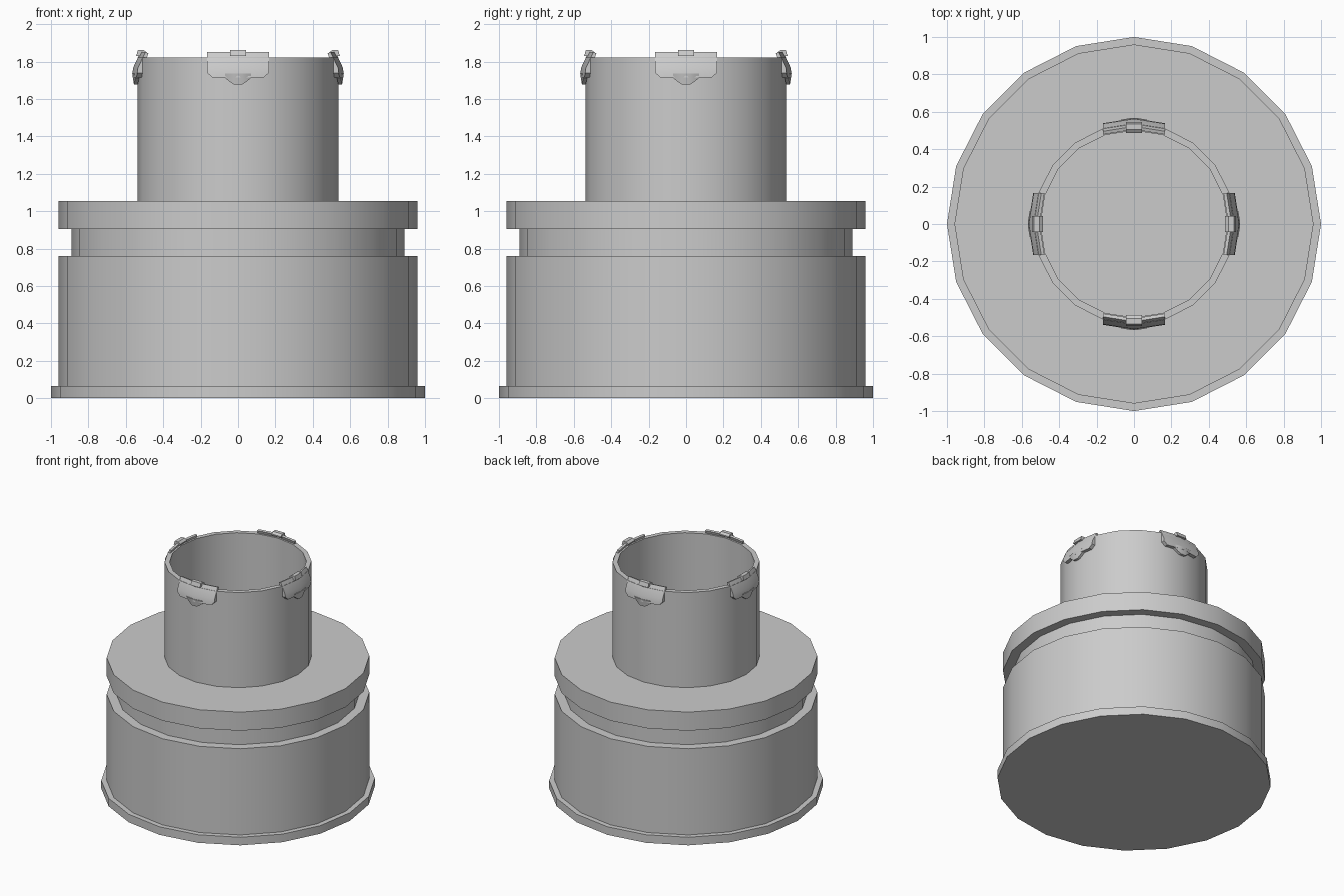
import bpy, bmesh, math

if "Cube" in bpy.data.objects:
    bpy.data.objects.remove(bpy.data.objects["Cube"])

SIDES = 20


def make_object(name, bm, smooth=True):
    bmesh.ops.recalc_face_normals(bm, faces=bm.faces)
    mesh = bpy.data.meshes.new(name)
    bm.to_mesh(mesh)
    bm.free()
    obj = bpy.data.objects.new(name, mesh)
    bpy.context.collection.objects.link(obj)
    if smooth:
        bpy.ops.object.select_all(action='DESELECT')
        obj.select_set(True)
        bpy.context.view_layer.objects.active = obj
        bpy.ops.object.shade_smooth_by_angle(angle=math.radians(30))
    return obj


def loft(bm, rings):
    """Skin closed rings of points and cap both ends."""
    rows = [[bm.verts.new(p) for p in ring] for ring in rings]
    n = len(rows[0])
    for a, b in zip(rows, rows[1:]):
        for i in range(n):
            j = (i + 1) % n
            bm.faces.new((a[i], a[j], b[j], b[i]))
    bm.faces.new(rows[0])
    bm.faces.new(rows[-1])


def lathe(name, profile):
    bm = bmesh.new()
    loft(bm, [[(r * math.cos(i * math.tau / SIDES), r * math.sin(i * math.tau / SIDES), z)
               for i in range(SIDES)] for r, z in profile])
    return make_object(name, bm)


# Stepped base, grooved collar and hollow neck in one turned profile
lathe("body", [(1.0, 0), (1.0, 0.065), (0.96, 0.065), (0.96, 0.76),
               (0.89, 0.76), (0.89, 0.905), (0.96, 0.905), (0.96, 1.055),
               (0.537, 1.055), (0.537, 1.822), (0.5, 1.822), (0.5, 1.056)])


def bend(r, y):
    """Follow the two neck facets either side of a corner."""
    return r - abs(y) * math.tan(math.pi / SIDES)


def clip(name, angle):
    bm = bmesh.new()
    # curved plate with clipped lower corners
    rings = []
    for y, low in ((-0.165, 1.74), (-0.137, 1.714), (0, 1.714), (0.137, 1.714), (0.165, 1.74)):
        section = [(0.522, 1.85), (0.562, 1.765), (0.565, low),
                   (0.535, low), (0.535, 1.765), (0.505, 1.845)]
        rings.append([(bend(r, y), y, z) for r, z in section])
    loft(bm, rings)
    # pull nub under the plate
    rings = []
    for y, low in ((-0.07, 1.713), (-0.045, 1.692), (-0.022, 1.677),
                   (0.022, 1.677), (0.045, 1.692), (0.07, 1.713)):
        section = [(0.569, 1.735), (0.56, low), (0.54, low), (0.535, 1.735)]
        rings.append([(bend(r, y), y, z) for r, z in section])
    loft(bm, rings)
    # hook over the rim
    hook = [(0.487, 1.838), (0.487, 1.848), (0.505, 1.862), (0.535, 1.862),
            (0.545, 1.83), (0.515, 1.83)]
    loft(bm, [[(r, y, z) for r, z in hook] for y in (-0.042, 0.042)])
    obj = make_object(name, bm)
    obj.rotation_euler.z = angle


# Four clips around the rim
for i, side in enumerate(("right", "back", "left", "front")):
    clip("rim_clip_" + side, i * math.pi / 2)
